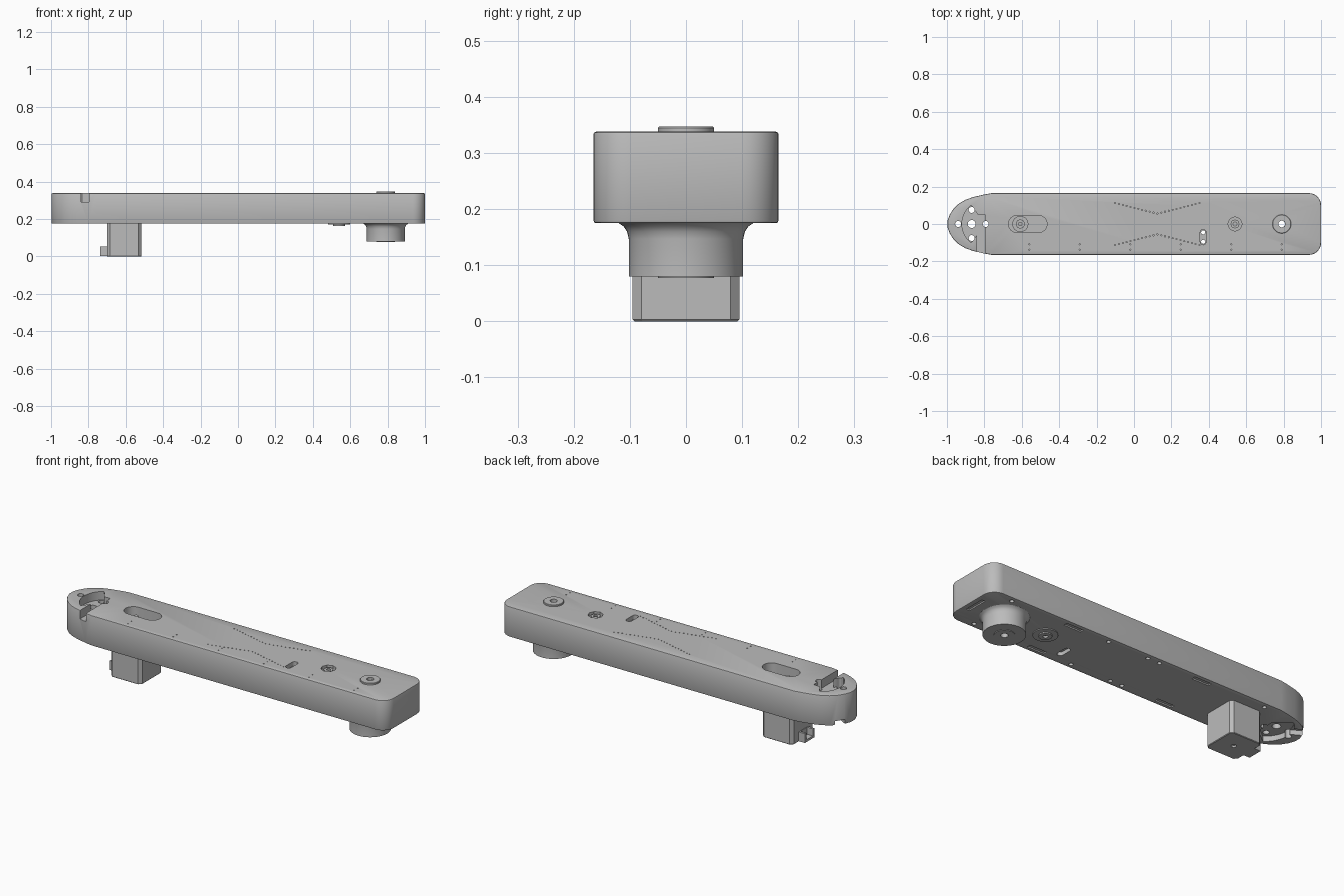
import bpy, bmesh, math
from math import cos, sin, pi

cube = bpy.data.objects.get("Cube")
if cube:
    bpy.data.objects.remove(cube)

grey = bpy.data.materials.new("plain grey")
grey.use_nodes = True
COLOR = (0.5, 0.5, 0.5, 1)
grey.diffuse_color = COLOR
grey.node_tree.nodes["Principled BSDF"].inputs["Base Color"].default_value = COLOR

TOP, BASE, HALF = 0.338, 0.175, 0.165


def finish(name, bm):
    bmesh.ops.recalc_face_normals(bm, faces=bm.faces)
    mesh = bpy.data.meshes.new(name)
    bm.to_mesh(mesh)
    bm.free()
    mesh.materials.append(grey)
    ob = bpy.data.objects.new(name, mesh)
    bpy.context.collection.objects.link(ob)
    return ob


def prisms(name, parts):
    """Extrude each (outline, low z, high z) into one mesh."""
    bm = bmesh.new()
    for outline, z0, z1 in parts:
        low = [bm.verts.new((x, y, z0)) for x, y in outline]
        high = [bm.verts.new((x, y, z1)) for x, y in outline]
        bm.faces.new(low)
        bm.faces.new(high)
        n = len(low)
        for i in range(n):
            j = (i + 1) % n
            bm.faces.new((low[i], low[j], high[j], high[i]))
    return finish(name, bm)


def lathe(name, cx, cy, profile, n=48):
    """Revolve a closed (radius, z) loop about a vertical axis."""
    bm = bmesh.new()
    rings = [[bm.verts.new((cx + r * cos(2 * pi * k / n), cy + r * sin(2 * pi * k / n), z))
              for k in range(n)] for r, z in profile]
    for i, a in enumerate(rings):
        b = rings[(i + 1) % len(rings)]
        for k in range(n):
            m = (k + 1) % n
            bm.faces.new((a[k], a[m], b[m], b[k]))
    return finish(name, bm)


def arc(cx, cy, r, a0, a1, n=8):
    steps = [math.radians(a0 + (a1 - a0) * i / n) for i in range(n + 1)]
    return [(cx + r * cos(a), cy + r * sin(a)) for a in steps]


def circle(cx, cy, r, n=24):
    return arc(cx, cy, r, 0, 360, n)[:-1]


def rect(x0, x1, y0, y1):
    return [(x0, y0), (x1, y0), (x1, y1), (x0, y1)]


def apply(ob, kind, **settings):
    mod = ob.modifiers.new(kind, kind)
    for key, value in settings.items():
        setattr(mod, key, value)
    bpy.context.view_layer.objects.active = ob
    bpy.ops.object.modifier_apply(modifier=mod.name)


def cut(ob, parts):
    cutter = prisms("cutter", parts)
    cutter.hide_render = True
    apply(ob, "BOOLEAN", operation="DIFFERENCE", solver="EXACT", object=cutter)
    bpy.data.objects.remove(cutter)


# Long arm body with a tapered round end and a squared end
side = [(-0.76, HALF), (-0.80, 0.158), (-0.86, 0.144), (-0.90, 0.13), (-0.935, 0.11),
        (-0.965, 0.082), (-0.985, 0.05), (-0.997, 0.018)]
outline = (arc(0.935, -0.10, 0.065, -90, 0) + arc(0.935, 0.10, 0.065, 0, 90)
           + side + [(x, -y) for x, y in reversed(side)])
body = prisms("arm_body", [(outline, BASE, TOP)])
apply(body, "BEVEL", width=0.005, segments=2, limit_method="ANGLE", angle_limit=math.radians(60))

# Lens pocket and cable channel in the top of the round end
left_arc = arc(-0.795, 0, 0.125, 127, 233, 16)
top_pocket = left_arc + [(-0.84, -0.06), (-0.84, -0.2), (-0.797, -0.2), (-0.797, 0.05), (-0.835, 0.05)]
cut(body, [(top_pocket, 0.292, 0.4)])

# Matching pocket and cable outlet below the round end
bottom_pocket = arc(-0.795, 0, 0.14, 127, 233, 16) + [(-0.80, -0.05), (-0.80, 0.05)]
cut(body, [(bottom_pocket, 0.1, 0.203)])
cut(body, [([(-0.90, 0.0), (-0.88, 0.05), (-1.0, 0.12), (-1.02, 0.07)], 0.1, 0.2)])

# Long pulley slot, bearing seat, and switch recess from both sides
slot = arc(-0.625, 0, 0.046, 90, 270, 16) + arc(-0.511, 0, 0.046, -90, 90, 16)
switch = arc(0.37, -0.045, 0.016, 0, 180) + arc(0.37, -0.095, 0.016, 180, 360)
cut(body, [(slot, 0.22, 0.4),
           (circle(0.54, 0, 0.038, 8), 0.31, 0.4),
           (switch, 0.315, 0.4),
           (switch, 0.1, 0.195)])

# Through holes
flange = [(-0.94, 0), (-0.793, 0), (-0.868, 0.075), (-0.868, -0.075)]
through = [circle(x, y, 0.016) for x, y in flange]
through += [circle(-0.868, 0, 0.021), circle(0.79, 0, 0.018)]
through += [circle(0.37, y, 0.011, 16) for y in (-0.045, -0.095)]
cut(body, [(c, 0, 0.5) for c in through])

# Tiny marker holes on the top: two chevrons and pairs along the front edge
dots = []
for s in (-1, 1):
    for i in range(-11, 12):
        dots.append((0.125 + 0.0205 * i, s * (0.055 + 0.0052 * abs(i))))
for i in range(6):
    dots += [(-0.56 + 0.27 * i, y) for y in (-0.108, -0.138)]
cut(body, [(circle(x, y, 0.0035, 6), 0.325, 0.4) for x, y in dots])

# Screw holes and shallow clip pockets in the underside
under = []
for s in (-1, 1):
    under += [(circle(x, s * 0.137, 0.011, 16), 0.1, 0.195) for x in (-0.68, -0.04, 0.03, 0.27, 0.86)]
    under += [(rect(x - 0.05, x + 0.05, s * 0.134 - 0.011, s * 0.134 + 0.011), 0.1, 0.182)
              for x in (-0.3, 0.48)]
under.append((rect(0.955, 0.975, -0.057, 0.057), 0.1, 0.182))
cut(body, under)

# Pivot boss with flared root, and the bearing ring on top
boss = lathe("pivot_boss", 0.79, 0, [
    (0.018, 0.18), (0.12, 0.18), (0.12, 0.175), (0.111, 0.169), (0.105, 0.16), (0.102, 0.147),
    (0.102, 0.08), (0.05, 0.08), (0.05, 0.077), (0.018, 0.077)])
ring = lathe("pivot_top_ring", 0.79, 0, [
    (0.018, 0.33), (0.018, 0.347), (0.048, 0.347), (0.05, 0.345), (0.05, 0.33)])

# Idler bearing: sleeve in the top seat, stepped disc below
sleeve = lathe("idler_sleeve", 0.54, 0, [
    (0.01, 0.30), (0.01, 0.332), (0.023, 0.332), (0.023, 0.30)])
disc = lathe("idler_lower_disc", 0.54, 0, [
    (0.012, 0.18), (0.06, 0.18), (0.06, 0.17), (0.032, 0.17), (0.032, 0.164), (0.012, 0.164)])

# Motor with chamfered corners, shaft and pulley
mx, hx, hy, c = -0.608, 0.093, 0.095, 0.016
quarter = [(hx, hy - c), (hx - c, hy)]
right = [(x, -y) for x, y in reversed(quarter)] + quarter
octagon = [(mx + x, y) for x, y in right] + [(mx - x, -y) for x, y in right]
motor = prisms("motor_housing", [(octagon, 0, 0.18)])
apply(motor, "BEVEL", width=0.003, segments=1, limit_method="ANGLE", angle_limit=math.radians(60))
cut(motor, [(circle(mx, 0, 0.012), -0.1, 0.01)])
pulley = prisms("motor_pulley", [(circle(mx, 0, 0.043, 32), 0.2, 0.25),
                                 (circle(mx, 0, 0.024), 0.25, 0.29),
                                 (circle(mx, 0, 0.011), 0.29, 0.315)])

# Open-topped motor plug socket
socket = prisms("motor_socket", [(rect(-0.738, -0.69, -0.04, 0.04), 0.003, 0.053)])
cut(socket, [(rect(-0.8, -0.703, -0.028, 0.028), 0.015, 0.1)])

# Smooth curved walls and keep crisp edges
bpy.ops.object.select_all(action="DESELECT")
for ob in (body, boss, ring, sleeve, disc, motor, pulley, socket):
    ob.select_set(True)
bpy.context.view_layer.objects.active = body
bpy.ops.object.shade_smooth_by_angle(angle=math.radians(30))
